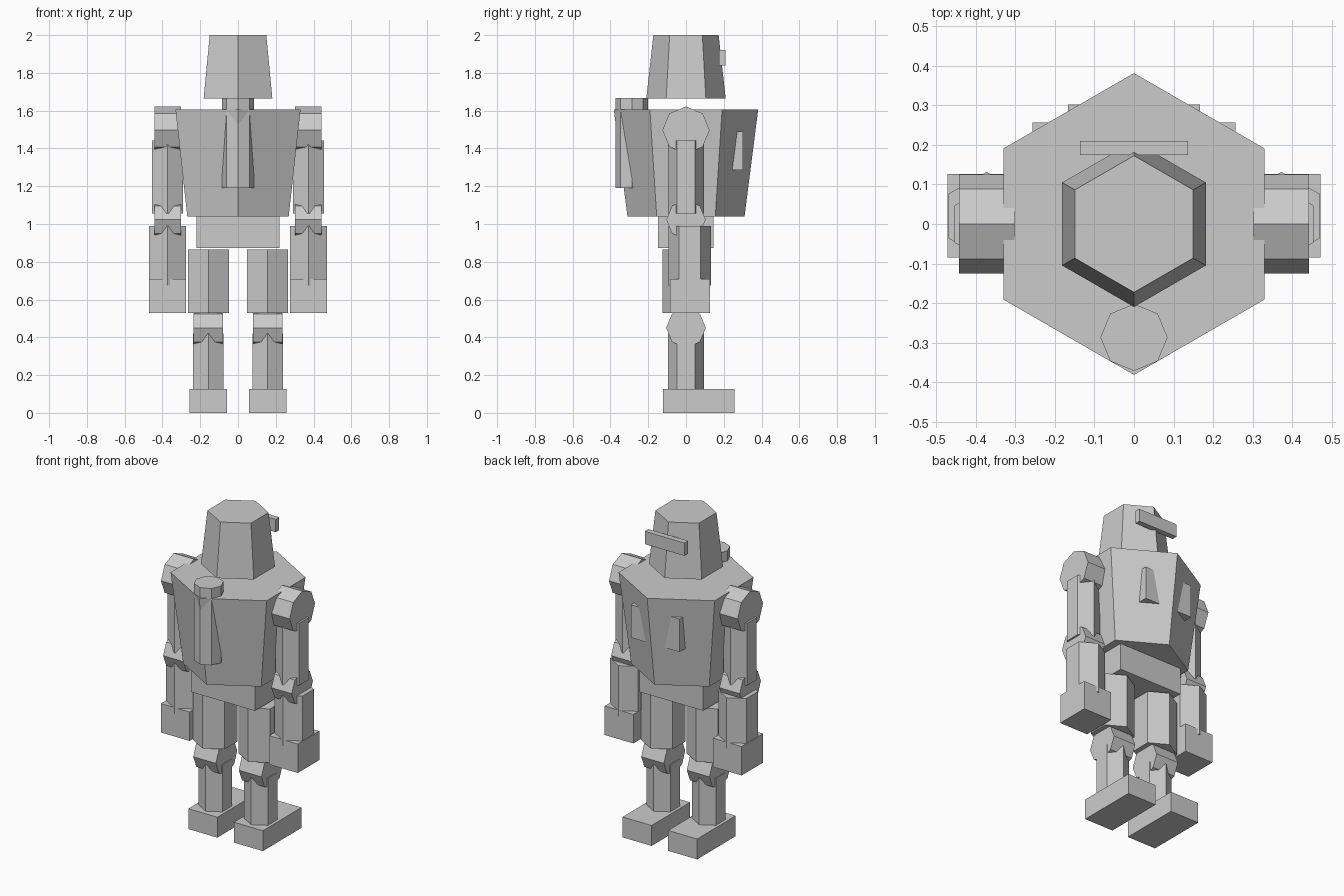
import bpy
import bmesh
from math import sin, cos, tau
from mathutils import Matrix, Vector

cube = bpy.data.objects.get("Cube")
if cube:
    bpy.data.objects.remove(cube, do_unlink=True)

grey = bpy.data.materials.new("light_grey")
grey.use_nodes = True
COLOUR = (0.6, 0.6, 0.6, 1)
grey.diffuse_color = COLOUR
grey.node_tree.nodes["Principled BSDF"].inputs["Base Color"].default_value = COLOUR


def finish(name, bm):
    bmesh.ops.recalc_face_normals(bm, faces=bm.faces)
    mesh = bpy.data.meshes.new(name)
    bm.to_mesh(mesh)
    bm.free()
    mesh.materials.append(grey)
    obj = bpy.data.objects.new(name, mesh)
    bpy.context.collection.objects.link(obj)
    return obj


def box(name, x, y, z):
    """Box from (min, max) pairs."""
    bm = bmesh.new()
    bmesh.ops.create_cube(bm, size=1)
    for v in bm.verts:
        v.co = Vector([(a + b) / 2 + c * (b - a) for (a, b), c in zip((x, y, z), v.co)])
    return finish(name, bm)


def prism(name, sides, centre, r_low, r_high, low, high):
    """Upright prism or frustum with a corner pointing along y."""
    bm = bmesh.new()
    rings = []
    for r, z in ((r_low, low), (r_high, high)):
        angles = [tau * i / sides for i in range(sides)]
        rings.append([bm.verts.new((centre[0] + r * sin(a), centre[1] + r * cos(a), z))
                      for a in angles])
    for ring in rings:
        bm.faces.new(ring)
    for i in range(sides):
        j = (i + 1) % sides
        bm.faces.new((rings[0][i], rings[0][j], rings[1][j], rings[1][i]))
    return finish(name, bm)


def joint(name, x, z, radius, half_width):
    """Eight-sided drum lying along x."""
    obj = prism(name, 8, (0, 0), radius, radius, -half_width, half_width)
    obj.data.transform(Matrix.Translation((x, 0, z)) @ Matrix.Rotation(tau / 4, 4, 'Y'))
    return obj


# Head and body
prism("head", 6, (0, 0), 0.21, 0.173, 1.665, 2.0)
box("head_bar", (-0.137, 0.137), (0.175, 0.21), (1.84, 1.92))
prism("torso", 6, (0, 0), 0.31, 0.382, 1.04, 1.605)
prism("chest_pipe", 8, (0, -0.287), 0.085, 0.085, 1.19, 1.668)
box("pelvis", (-0.22, 0.22), (-0.147, 0.145), (0.873, 1.04))

ARM, LEG = 0.373, 0.157
for side, s in (("left", 1), ("right", -1)):
    # Back fin
    fin_x = sorted((s * 0.04, s * 0.167))
    box(side + "_back_fin", fin_x, (0.18, 0.303), (1.285, 1.49))

    # Arm
    x = s * ARM
    joint(side + "_shoulder", x, 1.497, 0.125, 0.07)
    prism(side + "_upper_arm", 6, (x, 0), 0.094, 0.094, 1.055, 1.443)
    joint(side + "_elbow", x, 1.023, 0.104, 0.07)
    prism(side + "_forearm", 6, (x, 0.02), 0.112, 0.112, 0.675, 0.99)
    box(side + "_hand", (x - 0.099, x + 0.099), (-0.085, 0.126), (0.53, 0.71))

    # Leg
    x = s * LEG
    prism(side + "_thigh", 6, (x, 0), 0.125, 0.125, 0.53, 0.865)
    joint(side + "_knee", x, 0.45, 0.105, 0.078)
    prism(side + "_shin", 6, (x, 0), 0.094, 0.094, 0.12, 0.42)
    box(side + "_foot", (x - 0.1, x + 0.1), (-0.122, 0.257), (0, 0.127))
